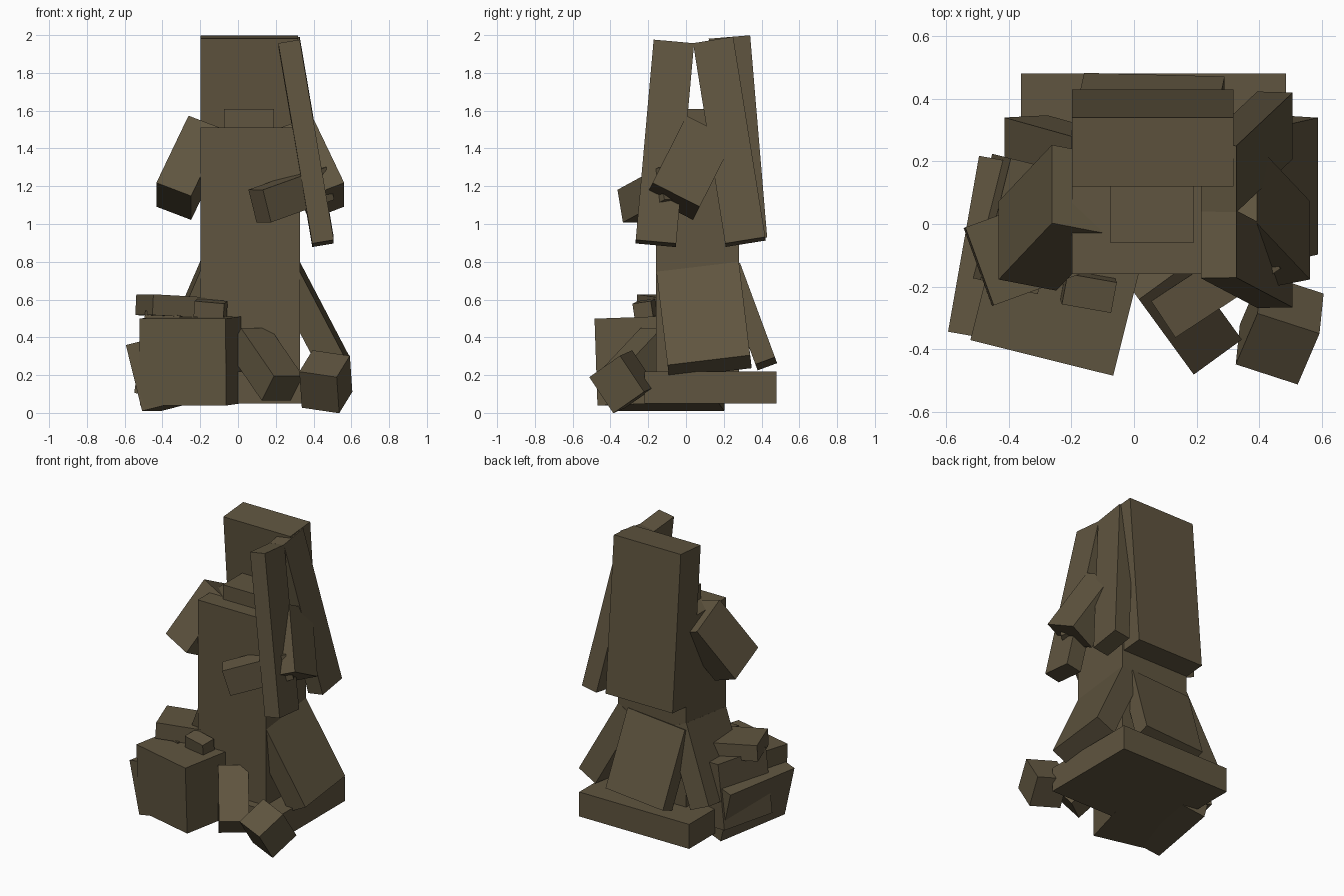
import bpy, bmesh, math
from mathutils import Vector, Matrix, Euler

if "Cube" in bpy.data.objects:
    bpy.data.objects.remove(bpy.data.objects["Cube"])

stone = bpy.data.materials.new("olive_brown_stone")
stone.diffuse_color = (0.115, 0.09, 0.05, 1)
stone.use_nodes = True
stone.node_tree.nodes["Principled BSDF"].inputs["Base Color"].default_value = stone.diffuse_color


def add_box(name, matrix, size):
    """Box of the given size placed by a transform."""
    mesh = bpy.data.meshes.new(name)
    bm = bmesh.new()
    bmesh.ops.create_cube(bm, size=1.0, matrix=matrix @ Matrix.Diagonal((*size, 1)))
    bm.to_mesh(mesh)
    bm.free()
    mesh.materials.append(stone)
    obj = bpy.data.objects.new(name, mesh)
    bpy.context.collection.objects.link(obj)
    return obj


def block(name, center, size, rot=(0, 0, 0)):
    angles = Euler([math.radians(a) for a in rot])
    return add_box(name, Matrix.Translation(center) @ angles.to_matrix().to_4x4(), size)


def strut(name, bottom, top, width, depth, yaw=0):
    """Box running between two end centres, its width facing the yaw heading."""
    a, b = Vector(bottom), Vector(top)
    z = (b - a).normalized()
    heading = Vector((math.cos(math.radians(yaw)), math.sin(math.radians(yaw)), 0))
    x = (heading - z * heading.dot(z)).normalized()
    y = z.cross(x)
    rot = Matrix((x, y, z)).transposed().to_4x4()
    return add_box(name, Matrix.Translation((a + b) / 2) @ rot, (width, depth, (b - a).length))


MID = 0.065   # centre line of the figure

# Plinth, body and neck
block("plinth", (0.0625, 0.13, 0.135), (0.845, 0.70, 0.17))
block("body", (MID, 0.06, 0.84), (0.525, 0.44, 1.34))
block("neck", (0.058, 0.06, 1.55), (0.265, 0.24, 0.12))

# Tall back board and the two side boards
strut("back_board", (0.06, 0.32, 0.92), (0.06, 0.23, 1.99), 0.515, 0.22)
strut("front_side_board", (0.45, -0.16, 0.897), (0.27, -0.065, 1.957), 0.115, 0.215)
strut("rear_side_board", (0.45, 0.315, 0.905), (0.27, 0.145, 1.965), 0.115, 0.215)

# Flared skirt panels
strut("skirt_right", (0.52, 0.125, 0.245), (0.258, 0.065, 0.745), 0.15, 0.44)
strut("skirt_left", (-0.345, 0.125, 0.25), (-0.13, 0.065, 0.75), 0.15, 0.44)
strut("skirt_back", (0.065, 0.425, 0.26), (0.025, 0.24, 0.76), 0.45, 0.11)

# Mirrored upper arms
for side, name in ((-1, "left"), (1, "right")):
    strut(name + "_upper_arm", (MID + side * 0.405, -0.07, 1.12),
          (MID + side * 0.235, 0.11, 1.475), 0.20, 0.28)

# Forearm crossing the front, bent leg and loose foot block
strut("right_forearm", (0.115, -0.29, 1.095), (0.45, -0.07, 1.215), 0.14, 0.18, -56)
strut("bent_leg", (0.235, -0.38, 0.13), (0.06, -0.14, 0.385), 0.19, 0.17, 36)
block("foot_block", (0.465, -0.335, 0.165), (0.21, 0.21, 0.23), (33, 8, -18))

# Pile of blocks at the left foot
block("crate", (-0.25, -0.25, 0.275), (0.47, 0.35, 0.46), (2, 0, -14))
block("leaning_slab", (-0.42, -0.085, 0.205), (0.17, 0.57, 0.36), (0, -14, -10))
block("rear_slab", (-0.38, 0.0, 0.31), (0.19, 0.40, 0.44), (0, 8, -14))
block("lid", (-0.355, -0.085, 0.565), (0.30, 0.265, 0.11), (0, 3, 20))
block("pebble", (-0.145, -0.215, 0.55), (0.16, 0.10, 0.085), (8, 5, -10))
